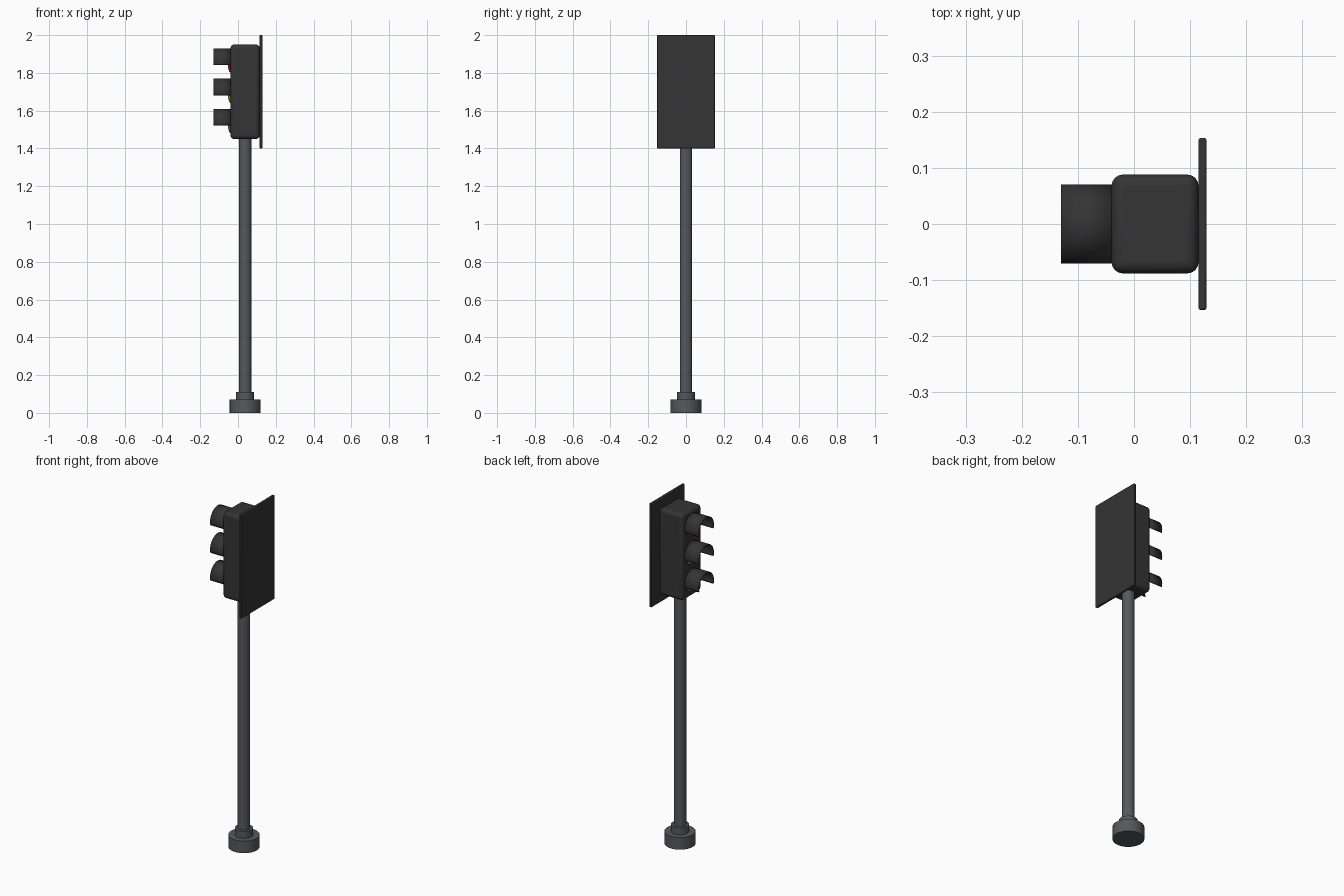
import bpy, math
from mathutils import Vector

if "Cube" in bpy.data.objects:
    bpy.data.objects.remove(bpy.data.objects["Cube"])

POLE_X = 0.038


def material(name, rgb):
    m = bpy.data.materials.new(name)
    m.diffuse_color = (*rgb, 1)
    m.use_nodes = True
    m.node_tree.nodes["Principled BSDF"].inputs["Base Color"].default_value = m.diffuse_color
    return m


black = material("black_metal", (0.035, 0.035, 0.035))
steel = material("dark_steel", (0.09, 0.1, 0.11))


def finish(ob, name, mat, bevel=0.0, segments=4):
    ob.name = name
    ob.data.materials.append(mat)
    if bevel:
        b = ob.modifiers.new("bevel", 'BEVEL')
        b.width, b.segments = bevel, segments
    bpy.ops.object.select_all(action='DESELECT')
    ob.select_set(True)
    bpy.context.view_layer.objects.active = ob
    bpy.ops.object.shade_smooth_by_angle(angle=math.radians(35))
    return ob


def box(name, lo, hi, mat, bevel, segments=4):
    lo, hi = Vector(lo), Vector(hi)
    bpy.ops.mesh.primitive_cube_add(size=1, location=(lo + hi) / 2)
    ob = bpy.context.object
    ob.scale = hi - lo
    bpy.ops.object.transform_apply(location=False, rotation=False, scale=True)
    return finish(ob, name, mat, bevel, segments)


def post(name, radius, z0, z1):
    bpy.ops.mesh.primitive_cylinder_add(vertices=32, radius=radius, depth=z1 - z0,
                                        location=(POLE_X, 0, (z0 + z1) / 2))
    return finish(bpy.context.object, name, steel)


def visor(name, z, radius=0.07, thick=0.004, steps=24):
    # open hood: an arc a little over half a circle, drawn out along x
    verts, faces = [], []
    for i in range(steps + 1):
        a = math.radians(-16 + 212 * i / steps)
        y, h = radius * math.cos(a), z + radius * math.sin(a)
        verts += [(-0.13, y, h), (-0.035, y, h)]
    for i in range(steps):
        k = 2 * i
        faces.append((k, k + 1, k + 3, k + 2))
    me = bpy.data.meshes.new(name)
    me.from_pydata(verts, [], faces)
    ob = bpy.data.objects.new(name, me)
    bpy.context.collection.objects.link(ob)
    # normals point outward after the flip, so thickness grows inward
    me.update()
    mid = me.polygons[steps // 2]
    if mid.normal.z < 0:
        me.flip_normals()
    s = ob.modifiers.new("thickness", 'SOLIDIFY')
    s.thickness, s.offset = thick, -1
    return finish(ob, name, black)


def lens(name, z, rgb):
    # shallow domed lens
    bpy.ops.mesh.primitive_uv_sphere_add(segments=32, ring_count=16, radius=1,
                                         location=(-0.038, 0, z))
    ob = bpy.context.object
    ob.scale = (0.017, 0.06, 0.06)
    bpy.ops.object.transform_apply(location=False, rotation=False, scale=True)
    return finish(ob, name, material(name + "_colour", rgb))


# pole and stepped base
post("base_foot", 0.082, 0, 0.07)
post("base_collar", 0.048, 0.07, 0.11)
post("pole", 0.033, 0.11, 1.46)

# signal housing and backplate
box("housing", (-0.04, -0.088, 1.45), (0.115, 0.088, 1.95), black, 0.02)
box("backplate", (0.115, -0.153, 1.4), (0.129, 0.153, 2.0), black, 0.003, 2)

# three lamps, each with lens and hood
for colour, z, rgb in (("red", 1.86, (0.6, 0.03, 0.02)),
                       ("amber", 1.70, (0.6, 0.4, 0.02)),
                       ("green", 1.54, (0.03, 0.45, 0.08))):
    lens(colour + "_lens", z, rgb)
    visor(colour + "_visor", z)
